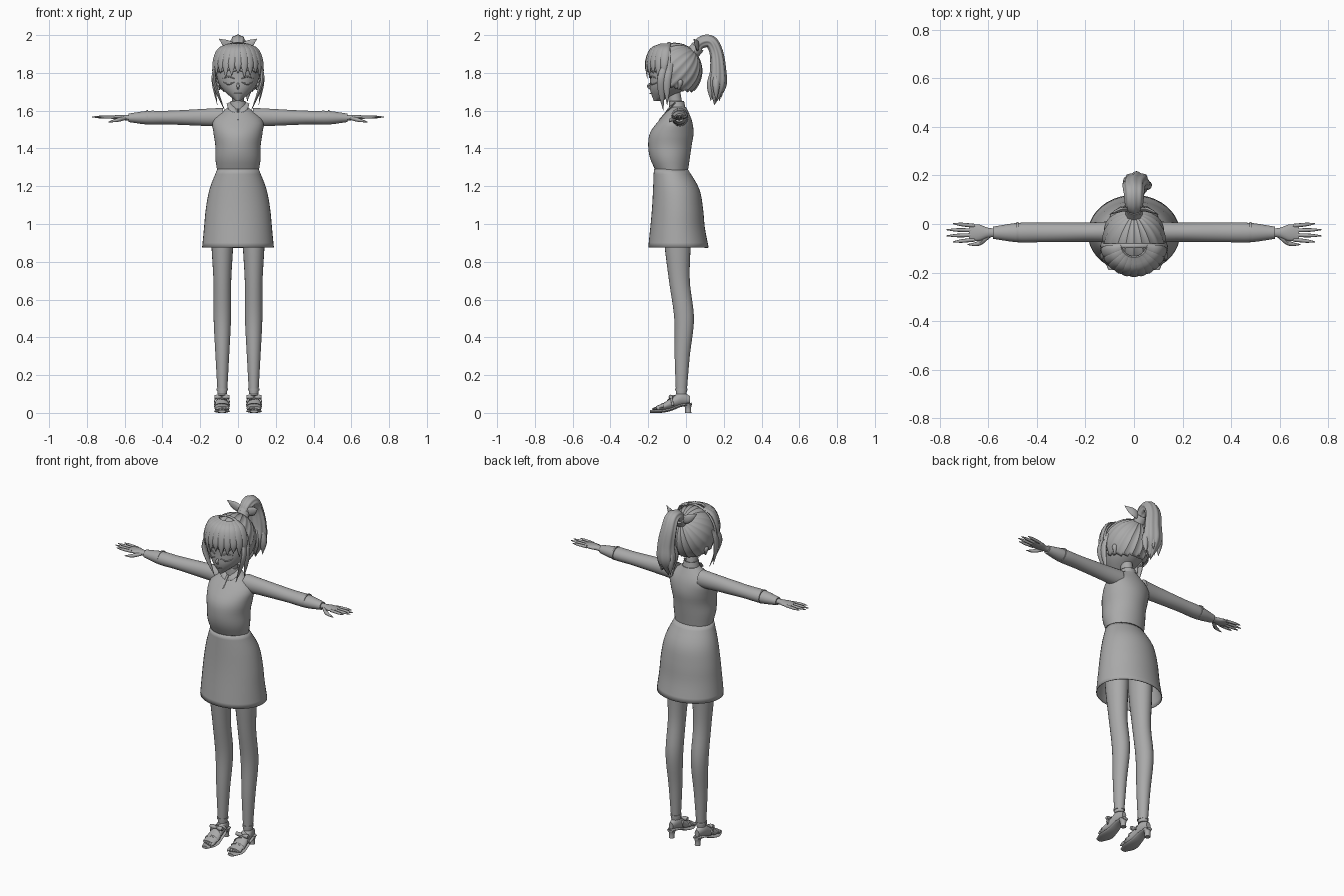
import bpy, bmesh, math
from mathutils import Vector

if "Cube" in bpy.data.objects:
    bpy.data.objects.remove(bpy.data.objects["Cube"])

ACROSS, DEPTH, UP = Vector((1, 0, 0)), Vector((0, 1, 0)), Vector((0, 0, 1))
COLOUR = (.4, .4, .4, 1)
grey = bpy.data.materials.new("plain grey")
grey.use_nodes = True
grey.diffuse_color = COLOUR
grey.node_tree.nodes["Principled BSDF"].inputs["Base Color"].default_value = COLOUR


def finish(name, bm, mirrored=False, thickness=0):
    """Turn a bmesh into a smooth object, optionally doubled across the body."""
    bmesh.ops.recalc_face_normals(bm, faces=bm.faces)
    mesh = bpy.data.meshes.new(name)
    bm.to_mesh(mesh)
    bm.free()
    mesh.materials.append(grey)
    part = bpy.data.objects.new(name, mesh)
    bpy.context.collection.objects.link(part)
    bpy.ops.object.select_all(action="DESELECT")
    part.select_set(True)
    bpy.context.view_layer.objects.active = part
    bpy.ops.object.shade_smooth_by_angle(angle=math.radians(45))
    if thickness:
        part.modifiers.new("thickness", "SOLIDIFY").thickness = thickness
    if mirrored:
        part.modifiers.new("other side", "MIRROR").use_mirror_merge = False


def blend(keys, t):
    """Smooth value at t along evenly spaced keys; a lone number stays constant."""
    if isinstance(keys, (int, float)):
        return keys
    last = len(keys) - 1
    i = min(int(t * last), last - 1)
    t = t * last - i
    b, c = keys[i], keys[i + 1]
    a = keys[i - 1] if i else b * 2 - c
    d = keys[i + 2] if i + 2 <= last else c * 2 - b
    bend = (c - a) / 2
    leave = (d - b) / 2
    return b + bend * t + ((c - b) * 3 - bend * 2 - leave) * t**2 + ((b - c) * 2 + bend + leave) * t**3


def sweep(name, path, wide, deep, hint=ACROSS, axis=None, sides=16, rings=16,
          lobes=0, groove=0, open_ends=False, **options):
    """Skin ellipses along a path; wide is the radius along the hint direction."""
    path = [Vector(p) for p in path]
    bm = bmesh.new()
    loops = []
    for i in range(rings + 1):
        t = i / rings
        centre = blend(path, t)
        before, after = max(t - .01, 0), min(t + .01, 1)
        along = axis or (blend(path, after) - blend(path, before)).normalized()
        u = (hint - along * hint.dot(along)).normalized()
        v = along.cross(u)
        u, v = u * max(blend(wide, t), .001), v * max(blend(deep, t), .001)
        loop = []
        for k in range(sides):
            a = math.tau * k / sides
            swell = 1 + groove * math.cos(lobes * a)
            loop.append(bm.verts.new(centre + (u * math.cos(a) + v * math.sin(a)) * swell))
        loops.append(loop)
    for low, high in zip(loops, loops[1:]):
        for k in range(sides):
            bm.faces.new((low[k], low[k - 1], high[k - 1], high[k]))
    if not open_ends:
        bm.faces.new(loops[0])
        bm.faces.new(loops[-1])
    finish(name, bm, **options)


def column(name, bottom, top, front, back, half, **options):
    """Upright part on the centre line, from its front and back profiles."""
    steps = [i / 16 for i in range(17)]
    spans = [(blend(front, t), blend(back, t)) for t in steps]
    path = [(0, (f + b) / 2, bottom + (top - bottom) * t) for t, (f, b) in zip(steps, spans)]
    sweep(name, path, half, [(b - f) / 2 for f, b in spans], axis=UP, sides=40, **options)


def strand(name, path, size, flat=.4, hint=ACROSS, **options):
    """Lock that swells from its root and narrows to a point."""
    shape = [size * k for k in (.6, 1, .9, 0)]
    sweep(name, path, shape, [s * flat for s in shape], hint, sides=10, rings=12, **options)


def tube(name, path, radius, **options):
    """Thin round piece."""
    sweep(name, path, radius, radius, sides=8, rings=10, **options)


# Clothes and neck
column("top_body", 1.28, 1.62, front=[-.16, -.19, -.2, -.19, -.14, -.08],
       back=[.01, .02, .03, .04, .03, 0], half=[.11, .12, .12, .13, .13, .05])
column("skirt", .875, 1.29, front=[-.2, -.18, -.17], back=[.12, .1, .09, .07, .01],
       half=[.19, .18, .17, .15, .11], open_ends=True, thickness=.004)
column("neck", 1.58, 1.7, front=[-.08, -.1], back=[-.01, -.03], half=.032)
column("collar", 1.6, 1.65, front=-.09, back=[0, -.01], half=[.05, .04], open_ends=True, thickness=.004)
tube("front_zip", [(0, -.09, 1.61), (0, -.14, 1.55)], .004)
strand("lapels", [(.05, -.06, 1.64), (.03, -.09, 1.61), (.01, -.11, 1.59)], .018, flat=.3, mirrored=True)

# Head and face
column("head", 1.65, 1.95, front=[-.17, -.19, -.19, -.19, -.17, -.09],
       back=[-.13, -.01, .05, .07, .05, -.02], half=[.01, .08, .11, .11, .1, .03])
tube("nose", [(0, -.18, 1.75), (0, -.2, 1.73), (0, -.18, 1.71)], [.004, .007, .004])
tube("mouth", [(-.02, -.18, 1.69), (0, -.19, 1.69), (.02, -.18, 1.69)], .003, hint=UP)
for lash, height, droop in (("lower_lashes", 1.75, -.01), ("upper_lashes", 1.77, .01)):
    tube(lash, [(.02, -.19, height), (.05, -.18, height + droop), (.08, -.15, height)],
         [.002, .004, .002], hint=UP, mirrored=True)
tube("ears", [(.1, -.04, 1.77), (.11, -.03, 1.75), (.1, -.04, 1.71)], [.007, .014, .004], mirrored=True)

# Hair cap: ridged shell combed towards the tie, open at the face and nape
turn = Vector((0, 1, 1)).to_track_quat("Z", "Y")
bm = bmesh.new()
bmesh.ops.create_uvsphere(bm, u_segments=120, v_segments=28, radius=1)
for v in bm.verts:
    around = math.atan2(v.co.y, v.co.x)
    ridge = 1 - .04 * abs(math.sin(10 * around)) * v.co.xy.length
    p = turn @ (v.co * ridge)
    v.co = Vector((p.x * .13, p.y * .147 - .06, p.z * .15 + 1.81))
bare = []
for face in bm.faces:
    c = face.calc_center_median()
    over_face = c.y < -.09 and c.z < 1.81
    if over_face or c.z < 1.7 + max(0, -c.y) / 3:
        bare.append(face)
bmesh.ops.delete(bm, geom=bare, context="FACES")
finish("hair_cap", bm, thickness=.008)

# Hair band arching over the crown
arch = [math.pi * i / 8 for i in range(9)]
sweep("hair_band", [(.134 * math.cos(a), -.09, 1.81 + .15 * math.sin(a)) for a in arch],
      .009, .004, hint=DEPTH, sides=8, rings=32)

# Fringe fanned over the forehead
LOCKS = 11
for i in range(LOCKS):
    a = math.radians(150) * (i / (LOCKS - 1) - .5)
    out = Vector((math.sin(a) * .13, -math.cos(a) * .125, 0))
    crown = Vector((0, -.085, 0))
    drops = ((.4, 1.95), (.8, 1.92), (1, 1.85), (1, 1.77 + i % 3 / 80))
    strand("fringe_lock", [crown + out * reach + UP * z for reach, z in drops], .024,
           hint=Vector((math.cos(a), math.sin(a), 0)))

# Locks beside the face
strand("long_locks", [(.11, -.1, 1.87), (.13, -.13, 1.78), (.11, -.13, 1.7), (.07, -.12, 1.6)],
       .02, flat=.5, hint=DEPTH, mirrored=True)
strand("short_locks", [(.12, -.08, 1.85), (.13, -.1, 1.76), (.11, -.1, 1.63)],
       .02, flat=.5, hint=DEPTH, mirrored=True)

# Ponytail with loose ends, tie and ribbon
sweep("ponytail", [(0, .04, 1.91), (0, .08, 1.96), (0, .13, 1.965), (0, .16, 1.91), (.01, .17, 1.82),
                   (.01, .165, 1.73), (.01, .15, 1.63)],
      [.02, .035, .04, .045, .05, .05, 0], [.02, .03, .032, .034, .04, .045, 0],
      sides=48, rings=36, lobes=8, groove=.06)
for i in range(5):
    a = math.tau * i / 5
    end = Vector((.01 + .04 * math.cos(a), .16 + .03 * math.sin(a), 1.65 + i % 2 / 50))
    strand("ponytail_end", [(0, .165, 1.85), end + UP * .1, end], .022, flat=.9)
tube("hair_tie", [(0, .04, 1.91), (0, .065, 1.94)], .036)
strand("ribbon", [(.01, .055, 1.93), (.05, .06, 1.945), (.1, .04, 1.98)], .024, hint=UP, mirrored=True)

# Sleeves and hands
sweep("sleeves", [(.08, -.033, 1.565), (.58, -.036, 1.562)], [.045, .04, .04, .04, .04, .025],
      [.05, .045, .04, .036, .036, .022], hint=DEPTH, sides=24, mirrored=True)
sweep("cuff_seams", [(.476, -.033, 1.565), (.484, -.033, 1.565)], .042, .038,
      hint=DEPTH, sides=24, rings=1, mirrored=True)
sweep("palms", [(.56, -.036, 1.562), (.68, -.036, 1.566)], [.018, .02, .034, .03],
      [.014, .014, .012, .006], hint=DEPTH, mirrored=True)
for i in range(4):
    spread = i - 1.5
    reach = .775 - spread**2 / 75
    tube("fingers", [(.655, -.036 + spread * .019, 1.565), (reach, -.036 + spread * .025, 1.567)],
         [.008, .008, .007, .002], mirrored=True, hint=DEPTH)
tube("thumbs", [(.6, -.05, 1.56), (.64, -.08, 1.55), (.685, -.085, 1.54)], [.01, .01, .002],
     hint=DEPTH, mirrored=True)

# Legs
path = [(.083, y, 1.1 - i / 5) for i, y in enumerate((-.05, -.045, -.035, -.01, -.02, -.025))]
sweep("legs", path, [.06, .058, .047, .046, .036, .025], [.08, .07, .055, .052, .04, .028],
      axis=UP, sides=24, rings=24, mirrored=True)

# Feet in heeled sandals
FOOT = .085


def foot_path(toe, heel, heights):
    """Points from toe to heel at the given heights."""
    last = len(heights) - 1
    return [(FOOT, toe + (heel - toe) * i / last, z) for i, z in enumerate(heights)]


sweep("feet", foot_path(-.16, .02, (.025, .035, .055, .075, .07)), [.033, .04, .033, .027, .014],
      [.01, .02, .03, .036, .02], axis=DEPTH, mirrored=True)
sweep("soles", foot_path(-.19, .03, (.008, .008, .018, .04, .046)), [.02, .042, .035, .028, .018],
      .008, axis=DEPTH, mirrored=True)
sweep("heels", [(FOOT, .012, 0), (FOOT, .01, .05)], [.016, .016, .024], [.016, .016, .022],
      axis=UP, mirrored=True)
for i in range(5):
    x, tip = .055 + i * .015, -.18 + i * .006
    tube("toes", [(x, -.14, .026), (x, tip, .02)], [.009, .009, .003], mirrored=True)
sweep("ankle_straps", [(.083, -.025, .118), (.083, -.025, .128)], .03, .032, axis=UP, rings=1, mirrored=True)
for y, base, rise, lean in ((-.125, .03, .021, 0), (-.085, .04, .034, .015), (-.06, .055, .038, -.02)):
    hoop = [(FOOT + .04 * math.cos(a), y + lean * math.cos(a), base + rise * math.sin(a)) for a in arch]
    sweep("sandal_straps", hoop, .006, .003, hint=DEPTH, sides=6, mirrored=True)
for way in (-1, 1):
    tube("sandal_bows", [(FOOT, -.08, .083), (FOOT + way * .04, -.08, .085)], [.004, .012, .01],
         hint=UP, mirrored=True)
